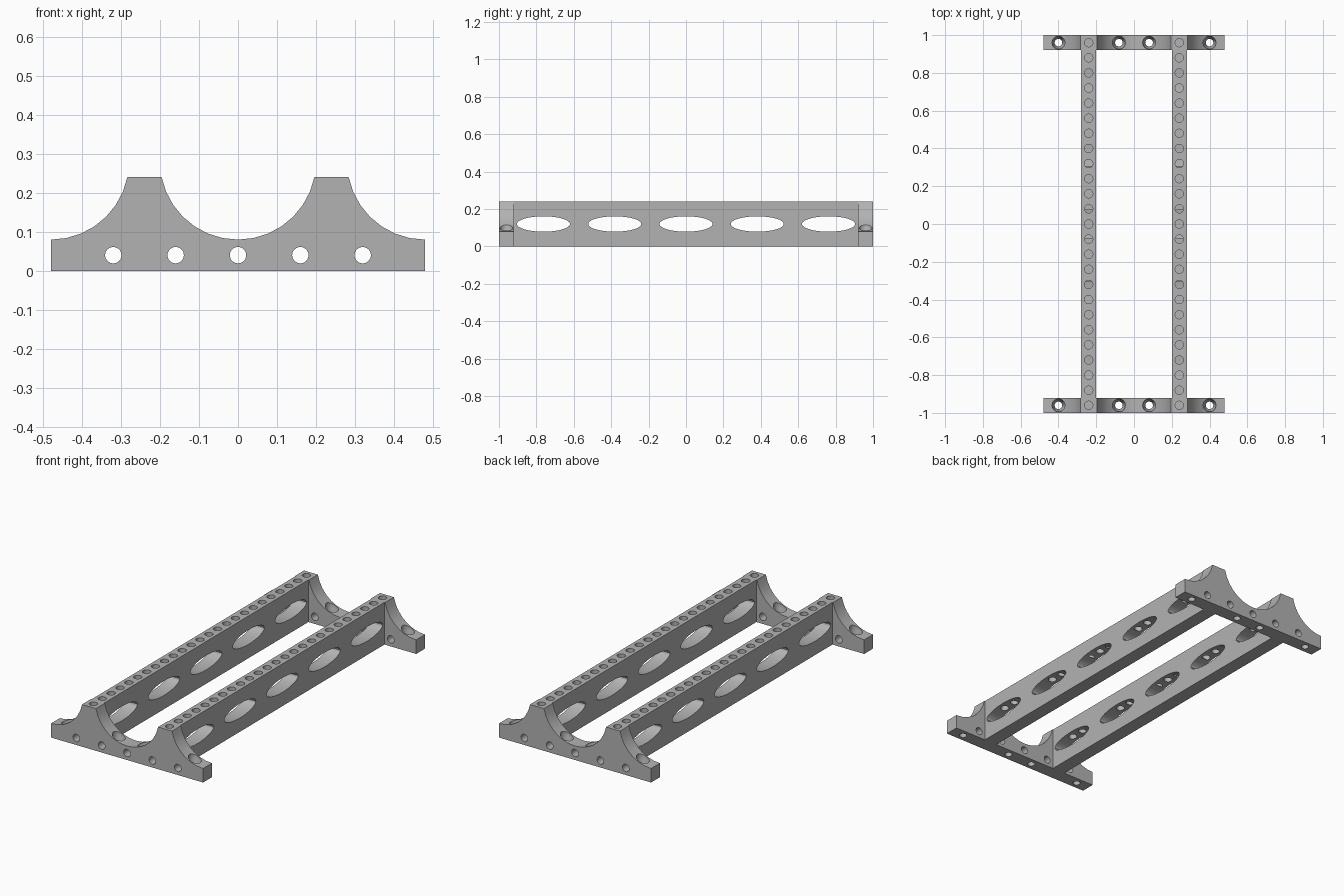
import bpy, bmesh, math
from mathutils import Matrix, Vector

if "Cube" in bpy.data.objects:
    bpy.data.objects.remove(bpy.data.objects["Cube"])

GREY = (0.45, 0.45, 0.45, 1)
grey = bpy.data.materials.new("plain grey")
grey.use_nodes = True
grey.diffuse_color = GREY
grey.node_tree.nodes["Principled BSDF"].inputs["Base Color"].default_value = GREY

SEGMENTS = 32
STEP = math.tau / SEGMENTS
RAIL_X, HALF_LENGTH, THICK = 0.24, 1.0, 0.08
ARC_R, ARC_Z = 0.2, 0.28
TOP = ARC_Z - ARC_R * math.sin(STEP)
TURN_Y = Matrix.Rotation(math.pi / 2, 4, "X")
TURN_X = Matrix.Rotation(math.pi / 2, 4, "Y")


def add_object(name, bm):
    bmesh.ops.recalc_face_normals(bm, faces=bm.faces)
    mesh = bpy.data.meshes.new(name)
    bm.to_mesh(mesh)
    bm.free()
    mesh.materials.append(grey)
    obj = bpy.data.objects.new(name, mesh)
    bpy.context.collection.objects.link(obj)
    return obj


def lathe(bm, profile, matrix):
    """Closed solid of revolution about z from (radius, height) pairs."""
    rings = [[bm.verts.new(matrix @ Vector((r * math.cos(i * STEP), r * math.sin(i * STEP), z)))
              for i in range(SEGMENTS)] for r, z in profile]
    for low, high in zip(rings, rings[1:]):
        for i in range(SEGMENTS):
            j = (i + 1) % SEGMENTS
            bm.faces.new((low[i], low[j], high[j], high[i]))
    bm.faces.new(rings[0][::-1])
    bm.faces.new(rings[-1])


def cut(obj, shapes):
    """Subtract a group of turned shapes from an object."""
    bm = bmesh.new()
    for profile, matrix in shapes:
        lathe(bm, profile, matrix)
    cutter = add_object("hole_cutter", bm)
    cutter.hide_render = True
    mod = obj.modifiers.new("holes", "BOOLEAN")
    mod.operation, mod.solver, mod.object = "DIFFERENCE", "EXACT", cutter
    bpy.context.view_layer.objects.active = obj
    bpy.ops.object.modifier_apply(modifier=mod.name)
    bpy.data.objects.remove(cutter)


def smooth(obj):
    bpy.ops.object.select_all(action="DESELECT")
    obj.select_set(True)
    bpy.context.view_layer.objects.active = obj
    bpy.ops.object.shade_smooth_by_angle(angle=math.radians(25))


def arc(centre, first, last):
    return [(centre + ARC_R * math.cos(k * STEP), ARC_Z + ARC_R * math.sin(k * STEP))
            for k in range(first, last - 1, -1)]


def peg_hole(x, y):
    # Blind hole in the top edge, just breaking into the oval windows
    return [(0.022, 0.155), (0.022, 0.3)], Matrix.Translation((x, y, 0))


def end_bracket(name, y):
    # Foot plate with scooped cradles and two towers
    outline = [(-0.48, 0), (0.48, 0)] + arc(0.48, 24, 17) + arc(0, 31, 17) + arc(-0.48, 31, 24)
    bm = bmesh.new()
    face = bm.faces.new([bm.verts.new((x, y - THICK / 2, z)) for x, z in outline])
    side = bmesh.ops.extrude_face_region(bm, geom=[face])
    verts = [v for v in side["geom"] if isinstance(v, bmesh.types.BMVert)]
    bmesh.ops.translate(bm, vec=(0, THICK, 0), verts=verts)
    obj = add_object(name, bm)
    # Cross holes, countersunk screw holes and peg holes
    shapes = [([(0.021, -0.1), (0.021, 0.1)], Matrix.Translation((i * 0.16, y, 0.04)) @ TURN_Y)
              for i in range(-2, 3)]
    screw = [(0.02, -0.1), (0.02, 0.05), (0.034, 0.08), (0.034, 0.2)]
    shapes += [(screw, Matrix.Translation((x, y, 0))) for x in (-0.4, -0.08, 0.08, 0.4)]
    shapes += [peg_hole(x, y) for x in (-RAIL_X, RAIL_X)]
    cut(obj, shapes)
    smooth(obj)


def rail(name, x):
    # Long beam between the brackets
    bm = bmesh.new()
    bmesh.ops.create_cube(bm, size=1)
    bmesh.ops.scale(bm, vec=(THICK, 2 * (HALF_LENGTH - THICK), TOP), verts=bm.verts)
    bmesh.ops.translate(bm, vec=(x, 0, TOP / 2), verts=bm.verts)
    obj = add_object(name, bm)
    # Oval windows through the sides
    oval = Matrix.Diagonal((1, 0.142, 0.041, 1)) @ TURN_X
    cut(obj, [([(1, -0.1), (1, 0.1)], Matrix.Translation((x, i * 0.381, 0.12)) @ oval)
              for i in range(-2, 3)])
    # Row of peg holes along the top
    cut(obj, [peg_hole(x, i * 0.08) for i in range(-11, 12)])
    smooth(obj)


end_bracket("front_bracket", -HALF_LENGTH + THICK / 2)
end_bracket("back_bracket", HALF_LENGTH - THICK / 2)
rail("left_rail", RAIL_X)
rail("right_rail", -RAIL_X)
